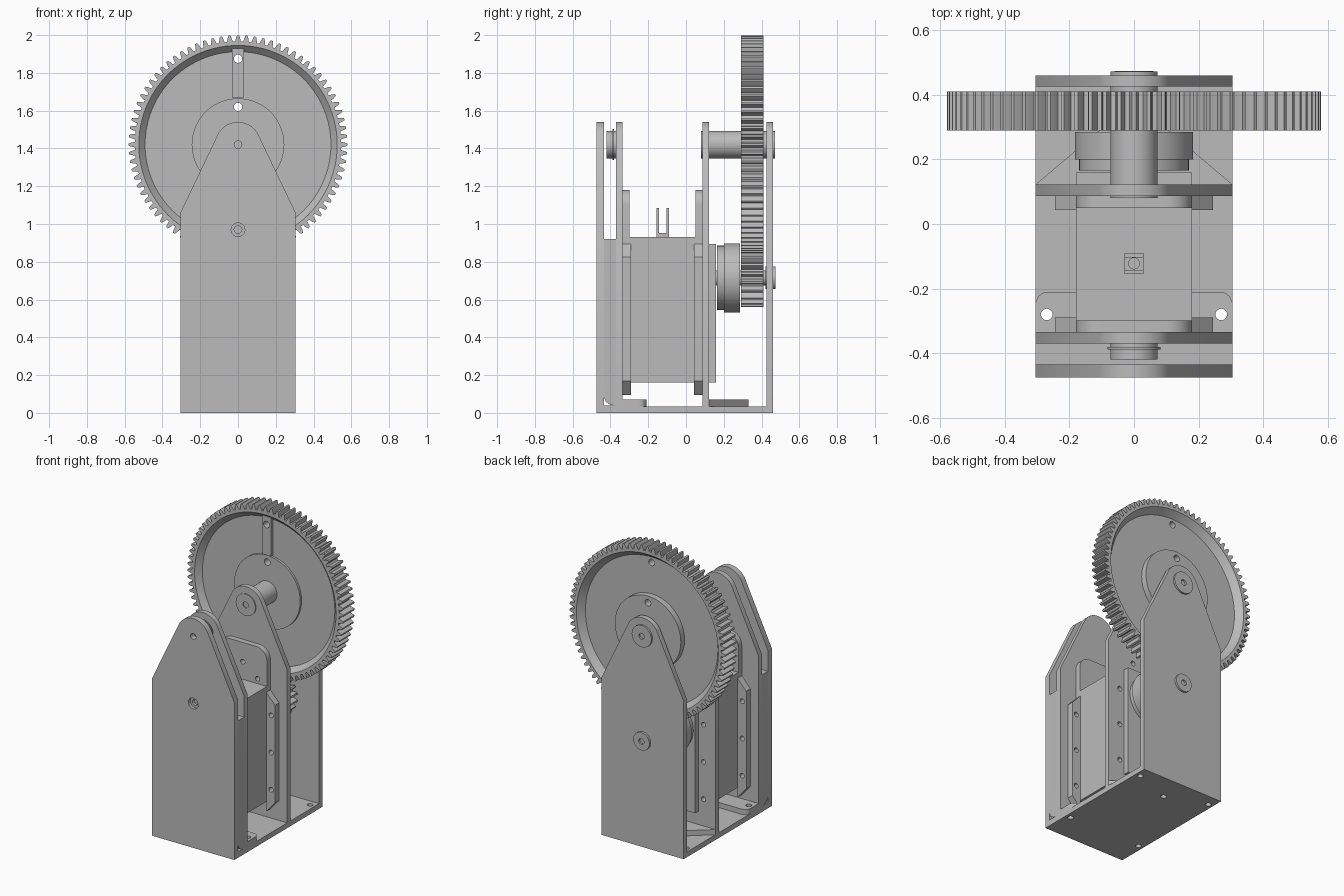
import bpy, bmesh, math
from mathutils import Matrix

cube = bpy.data.objects.get("Cube")
if cube:
    bpy.data.objects.remove(cube, do_unlink=True)

grey = bpy.data.materials.new("plain grey")
grey.use_nodes = True
COLOUR = (0.5, 0.5, 0.5, 1)
grey.diffuse_color = COLOUR
grey.node_tree.nodes["Principled BSDF"].inputs["Base Color"].default_value = COLOUR
parts = []


def finish(name, bm):
    bmesh.ops.recalc_face_normals(bm, faces=bm.faces)
    mesh = bpy.data.meshes.new(name)
    bm.to_mesh(mesh)
    bm.free()
    mesh.materials.append(grey)
    obj = bpy.data.objects.new(name, mesh)
    bpy.context.collection.objects.link(obj)
    parts.append(obj)
    return obj


def prism(name, axis, points, lo, hi):
    """Extrude a 2D outline along an axis from lo to hi."""
    place = {"x": lambda a, b: (lo, a, b), "y": lambda a, b: (a, lo, b), "z": lambda a, b: (a, b, lo)}[axis]
    bm = bmesh.new()
    face = bm.faces.new([bm.verts.new(place(a, b)) for a, b in points])
    new = bmesh.ops.extrude_face_region(bm, geom=[face])["geom"]
    shift = [hi - lo if axis == k else 0 for k in "xyz"]
    bmesh.ops.translate(bm, vec=shift, verts=[v for v in new if isinstance(v, bmesh.types.BMVert)])
    return finish(name, bm)


def box(name, x0, x1, y0, y1, z0, z1):
    return prism(name, "z", [(x0, y0), (x1, y0), (x1, y1), (x0, y1)], z0, z1)


def rod(name, x, z, r, lo, hi, r_end=None, axis="y", sides=48):
    """Round bar along y at (x, z), or along z at (x, y)."""
    bm = bmesh.new()
    bmesh.ops.create_cone(bm, cap_ends=True, segments=sides, radius1=r,
                          radius2=r if r_end is None else r_end, depth=hi - lo)
    mid = (lo + hi) / 2
    if axis == "y":
        bm.transform(Matrix.Translation((x, mid, z)) @ Matrix.Rotation(-math.pi / 2, 4, "X"))
    else:
        bm.transform(Matrix.Translation((x, z, mid)))
    return finish(name, bm)


def cut(obj, *cutters):
    """Subtract cutters, bake the result, and remove the cutters."""
    for c in cutters:
        mod = obj.modifiers.new("cut", "BOOLEAN")
        mod.operation, mod.solver, mod.object = "DIFFERENCE", "EXACT", c
    bpy.context.view_layer.update()
    graph = bpy.context.evaluated_depsgraph_get()
    mesh = bpy.data.meshes.new_from_object(obj.evaluated_get(graph))
    obj.modifiers.clear()
    obj.data = mesh
    for c in cutters:
        parts.remove(c)
        bpy.data.objects.remove(c, do_unlink=True)


def drill(obj, spots, r, lo, hi, axis="y"):
    cut(obj, *[rod("drill", a, b, r, lo, hi, axis=axis, sides=20) for a, b in spots])


def arc(cx, cy, r, start, end, n):
    return [(cx + r * math.cos(math.radians(start + (end - start) * i / n)),
             cy + r * math.sin(math.radians(start + (end - start) * i / n))) for i in range(n + 1)]


W = 0.305           # half width of the frame
TOP = 1.42          # height of the upper axle
LOW = 0.715         # height of the lower axle
MODULE = 0.0141     # gear tooth size
RAIL_HOLES = [(s * 0.215, z) for s in (-1, 1) for z in (0.25, 0.5, 0.75)]
FLANGE_HOLES = [(0, 1.05), (-0.11, 0.965), (0.11, 0.965)]

# Upright plates with tapered, rounded tops
outline = [(-W, 0), (W, 0), (W, 1.06)] + arc(0, TOP, 0.12, 28, 152, 24) + [(-W, 1.06)]
uprights = {}
for name, lo, hi in (("front_plate", -0.475, -0.435), ("inner_front_plate", -0.37, -0.335),
                     ("inner_back_plate", 0.087, 0.122), ("back_plate", 0.425, 0.46)):
    uprights[name] = prism(name, "y", outline, lo, hi)
drill(uprights["front_plate"], [(0, TOP)], 0.02, -0.5, -0.4)
cut(uprights["front_plate"], rod("sink", 0, 0.97, 0.036, -0.485, -0.455),
    rod("sink_hole", 0, 0.97, 0.02, -0.48, -0.4))
drill(uprights["inner_front_plate"], RAIL_HOLES + FLANGE_HOLES, 0.016, -0.4, -0.3)
drill(uprights["inner_back_plate"], RAIL_HOLES + FLANGE_HOLES, 0.016, 0.06, 0.15)

# Solid filling between the two front plates, with a small notch at the foot
filler = box("front_filler", -W, W, -0.435, -0.37, 0.035, 0.92)
cut(filler, prism("notch", "x", [(-0.437, 0.09), (-0.437, 0.04), (-0.385, 0.04), (-0.405, 0.045),
                                 (-0.425, 0.06)], -0.4, 0.4))

# Base and its two reinforcing pads
FEET = [(s * 0.27, y) for s in (-1, 1) for y in (-0.28, 0.38)]
base = box("base", -W, W, -0.475, 0.46, 0, 0.035)
drill(base, FEET + [(0, 0.28)], 0.018, -0.1, 0.1, "z")
front_pad = prism("front_pad", "z", [(-W, -0.335), (W, -0.335)] + arc(W - 0.04, -0.25, 0.04, 0, 90, 8)
                  + arc(0.04 - W, -0.25, 0.04, 90, 180, 8), 0.035, 0.07)
drill(front_pad, FEET, 0.018, 0, 0.1, "z")
back_pad = prism("back_pad", "z", [(-W, 0.122), (W, 0.122), (0.06, 0.33), (-0.06, 0.33)], 0.035, 0.07)
drill(back_pad, [(0, 0.28)], 0.018, 0, 0.1, "z")

# Motor body with a small U-shaped clip on top
box("motor_body", -0.18, 0.18, -0.335, 0.087, 0.16, 0.932)
box("motor_back", -0.18, 0.18, 0.122, 0.16, 0.16, 0.895)
clip = prism("cable_clip", "x", [(-0.155, 0.932), (-0.09, 0.932), (-0.09, 1.085), (-0.103, 1.085),
                                 (-0.103, 0.953), (-0.142, 0.953), (-0.142, 1.085), (-0.155, 1.085)],
             -0.03, 0.03)
drill(clip, [(0, -0.122)], 0.017, 0.94, 1, "z")

# Motor mounting flanges and side rails at both ends
flange = [(-0.18, 0.9), (0.18, 0.9)] + arc(0.1, 1.1, 0.08, 0, 90, 10) + arc(-0.1, 1.1, 0.08, 90, 180, 10)
for end, y0, y1 in (("front", -0.335, -0.298), ("back", 0.05, 0.087)):
    drill(prism(end + "_flange", "y", flange, y0, y1), FLANGE_HOLES, 0.016, y0 - 0.1, y1 + 0.1)
    r0, r1 = (y0, -0.29) if end == "front" else (0.043, y1)
    for side, s in (("right", -1), ("left", 1)):
        rail = prism(f"{end}_{side}_rail", "y", [(s * 0.18, 0.095), (s * 0.245, 0.17),
                                                 (s * 0.245, 0.825), (s * 0.18, 0.895)], r0, r1)
        drill(rail, [h for h in RAIL_HOLES if h[0] * s > 0], 0.016, r0 - 0.1, r1 + 0.1)


def gear(name, teeth, z, phase):
    """Straight-toothed gear with a tooth at the top when phase is 0."""
    pitch = MODULE * teeth / 2
    root, tip = pitch - 1.25 * MODULE, pitch + 1.05 * MODULE
    points = []
    for i in range(teeth):
        for f, r in ((-0.34, root), (-0.25, pitch), (-0.12, tip), (0.12, tip), (0.25, pitch), (0.34, root)):
            a = math.tau * (i + f + phase) / teeth
            points.append((r * math.sin(a), z + r * math.cos(a)))
    return prism(name, "y", points, 0.29, 0.41)


# Large wheel: dished on both faces, with hub and rib
wheel = gear("large_gear", 80, TOP, 0)
cut(wheel, rod("front_dish", 0, TOP, 0.535, 0.28, 0.325, 0.492, sides=96),
    rod("back_dish", 0, TOP, 0.492, 0.365, 0.42, 0.535, sides=96))
hub = rod("gear_hub", 0, TOP, 0.245, 0.31, 0.405, sides=72)
rib = box("gear_rib", -0.033, 0.033, 0.302, 0.33, 1.67, 1.93)
for obj in (wheel, hub, rib):
    drill(obj, [(0, 1.62), (0, 1.875)], 0.022, 0.2, 0.5)

# Small driving gear and its stepped collar
gear("small_gear", 20, LOW, 0.5)
rod("collar", 0, LOW, 0.183, 0.2, 0.285)
rod("collar_step", 0, LOW, 0.17, 0.165, 0.2)
rod("motor_shaft", 0, LOW, 0.04, 0.15, 0.46)

# Axles, bearings and end bosses
axle = rod("upper_axle", 0, TOP, 0.073, 0.08, 0.472)
drill(axle, [(0, TOP)], 0.02, 0, 0.6)
boss = rod("lower_boss", 0, LOW, 0.06, 0.42, 0.474)
drill(boss, [(0, LOW)], 0.02, 0.462, 0.6)
rod("front_bearing", 0, TOP, 0.073, -0.42, -0.37)
rod("front_bearing_lip", 0, TOP, 0.082, -0.388, -0.38)

# Smooth round surfaces, keep edges sharp
bpy.ops.object.select_all(action="DESELECT")
for obj in parts:
    obj.select_set(True)
bpy.context.view_layer.objects.active = parts[0]
bpy.ops.object.shade_smooth_by_angle()
